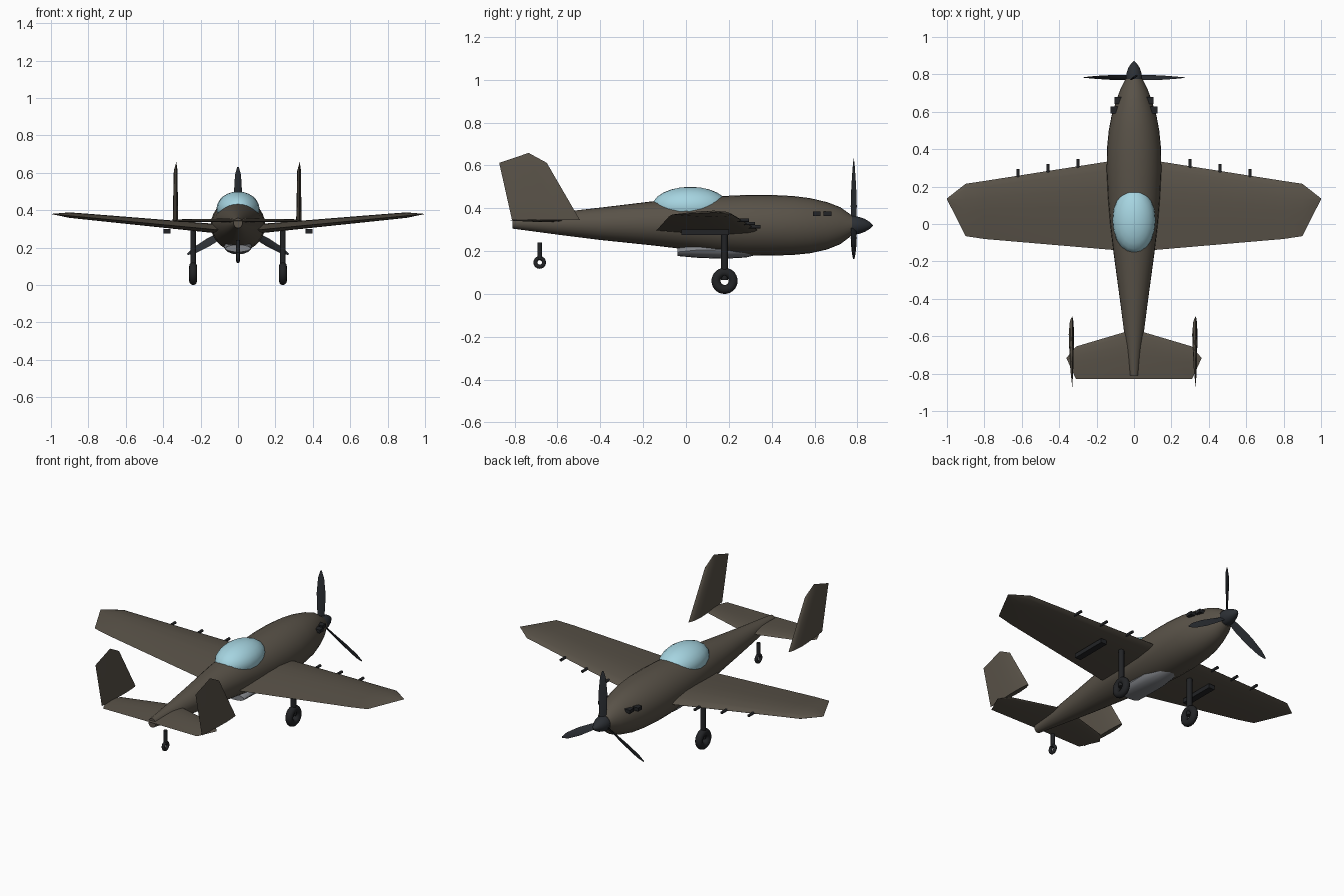
import bpy, bmesh, math
from mathutils import Vector, Matrix

if "Cube" in bpy.data.objects:
    bpy.data.objects.remove(bpy.data.objects["Cube"])


def material(name, rgb):
    m = bpy.data.materials.new(name)
    m.diffuse_color = (*rgb, 1)
    m.use_nodes = True
    m.node_tree.nodes["Principled BSDF"].inputs["Base Color"].default_value = m.diffuse_color
    return m


PAINT = material("drab_paint", (0.10, 0.085, 0.065))
DARK = material("dark_metal", (0.016, 0.017, 0.019))
BLADE = material("blade_grey", (0.025, 0.029, 0.035))
GLASS = material("canopy_glass", (0.38, 0.66, 0.75))
GREY = material("scoop_grey", (0.22, 0.23, 0.25))


def finish(ob, name, mat, angle=35):
    ob.name = name
    ob.data.materials.append(mat)
    bpy.ops.object.select_all(action='DESELECT')
    ob.select_set(True)
    bpy.context.view_layer.objects.active = ob
    bpy.ops.object.shade_smooth_by_angle(angle=math.radians(angle))
    return ob


def loft(name, rings, mat, angle=35):
    """Skin closed rings of equal length and cap both ends."""
    bm = bmesh.new()
    rows = [[bm.verts.new(p) for p in r] for r in rings]
    n = len(rows[0])
    for a, b in zip(rows, rows[1:]):
        for i in range(n):
            bm.faces.new((a[i], a[(i + 1) % n], b[(i + 1) % n], b[i]))
    bm.faces.new(rows[0])
    bm.faces.new(rows[-1])
    bmesh.ops.recalc_face_normals(bm, faces=bm.faces)
    me = bpy.data.meshes.new(name)
    bm.to_mesh(me)
    bm.free()
    ob = bpy.data.objects.new(name, me)
    bpy.context.collection.objects.link(ob)
    return finish(ob, name, mat, angle)


def oval(y, rx, z0, z1, n=28):
    zc, rz = (z0 + z1) / 2, (z1 - z0) / 2
    return [(rx * math.cos(2 * math.pi * i / n), y, zc + rz * math.sin(2 * math.pi * i / n))
            for i in range(n)]


def airfoil(le, te, up=0.065, low=0.04):
    """(y, offset) pairs round a cambered section."""
    c = le - te
    t = [(0.03, .38), (0.1, .72), (0.3, 1), (0.5, .88), (0.75, .48)]
    top = [(le - c * a, up * c * h) for a, h in t]
    bot = [(le - c * a, -low * c * h) for a, h in reversed(t)]
    return [(le, 0)] + top + [(te, 0)] + bot


def box(name, loc, size, mat):
    bpy.ops.mesh.primitive_cube_add(size=1, location=loc)
    bpy.context.object.data.transform(Matrix.Diagonal((*size, 1)))
    return finish(bpy.context.object, name, mat)


def rod(name, a, b, r, mat):
    a, b = Vector(a), Vector(b)
    bpy.ops.mesh.primitive_cylinder_add(vertices=14, radius=r, depth=(b - a).length,
                                        location=(a + b) / 2,
                                        rotation=(b - a).to_track_quat('Z', 'Y').to_euler())
    return finish(bpy.context.object, name, mat)


def tyre(name, loc, major, minor):
    bpy.ops.mesh.primitive_torus_add(major_segments=28, minor_segments=12, major_radius=major,
                                     minor_radius=minor, location=loc,
                                     rotation=(0, math.pi / 2, 0))
    return finish(bpy.context.object, name, DARK, 50)


# Fuselage: y, half width, bottom, top
body = [(-.81, .024, .305, .358), (-.6, .05, .277, .38), (-.4, .076, .252, .403),
        (-.15, .11, .226, .433), (0, .127, .208, .446), (.15, .14, .188, .456),
        (.28, .146, .18, .462), (.4, .145, .179, .462), (.5, .135, .182, .457),
        (.58, .12, .19, .447), (.66, .095, .208, .428), (.72, .073, .232, .405),
        (.775, .045, .274, .366)]
loft("fuselage", [oval(*s) for s in body], PAINT)

# Belly scoop
scoop = [(-.04, .068, .177, .215), (.05, .075, .169, .24), (.17, .075, .164, .25),
         (.28, .06, .17, .25), (.36, .03, .19, .25)]
loft("belly_scoop", [oval(*s, n=16) for s in scoop], GREY)

# Canopy bubble
bpy.ops.mesh.primitive_uv_sphere_add(segments=20, ring_count=12, location=(0, .02, .408))
bpy.context.object.data.transform(Matrix.Diagonal((.115, .178, .092, 1)))
finish(bpy.context.object, "canopy", GLASS, 60)

# Wing: x, leading edge, trailing edge
half = [(1, .137, .132), (.9, .215, -.065), (.8, .23, -.08), (.12, .337, -.138)]
span = [(-x, a, b) for x, a, b in half] + half[::-1]


def wing_z(x):
    return .285 + .095 * abs(x)


loft("wing", [[(x, y, wing_z(x) + o) for y, o in airfoil(a, b)] for x, a, b in span], PAINT)

# Tailplane
half = [(.36, -.715, -.72), (.31, -.655, -.83), (.05, -.578, -.828)]
span = [(-x, a, b) for x, a, b in half] + half[::-1]
loft("tailplane", [[(x, y, .343 + o) for y, o in airfoil(a, b, .05, .03)] for x, a, b in span],
     PAINT)

# Twin fins
fin = [(.345, -.495, -.812), (.612, -.65, -.872), (.657, -.732, -.738)]
for side, s in (("left", -1), ("right", 1)):
    loft(side + "_fin", [[(s * .33 - o, y, z) for y, o in airfoil(a, b, .06, .03)]
                         for z, a, b in fin], PAINT)

    # Main gear, underwing racks and exhaust stubs
    tyre(side + "_main_wheel", (s * .24, .18, .061), .04, .021)
    rod(side + "_main_strut", (s * .24, .18, .065), (s * .24, .18, .305), .0155, DARK)
    box(side + "_wing_rack", (s * .38, .09, .288), (.038, .22, .025), DARK)
    for i in range(2):
        box(f"{side}_exhaust_{i + 1}", (s * (.085 + .02 * i), .66 - .05 * i, .374),
            (.04, .036, .02), DARK)

    # Wing guns
    for i, (x, y) in enumerate([(.3, .347), (.46, .321), (.62, .295)]):
        rod(f"{side}_gun_{i + 1}", (s * x, y - .09, wing_z(x)), (s * x, y, wing_z(x)), .008, DARK)

# Tail wheel
tyre("tail_wheel", (0, -.683, .147), .02, .0095)
rod("tail_strut", (0, -.683, .16), (0, -.683, .24), .011, DARK)

# Spinner
nose = [(.755, .042), (.785, .044), (.81, .039), (.835, .03), (.858, .016), (.872, .002)]
loft("spinner", [oval(y, r, .32 - r, .32 + r, 20) for y, r in nose], BLADE, 60)

# Three twisted propeller blades: radius, half chord, pitch
prof = [(.02, .016, 50), (.09, .022, 40), (.18, .024, 28), (.27, .017, 18), (.312, .004, 15)]
for k in range(3):
    turn = Matrix.Translation((0, .783, .32)) @ Matrix.Rotation(math.radians(120 * k), 4, 'Y')
    rings = []
    for r, c, p in prof:
        twist = turn @ Matrix.Rotation(math.radians(p), 4, 'Z')
        rings.append([twist @ Vector(v) for v in
                      ((c, 0, r), (0, c * .25, r), (-c, 0, r), (0, -c * .25, r))])
    loft(f"propeller_blade_{k + 1}", rings, BLADE)
